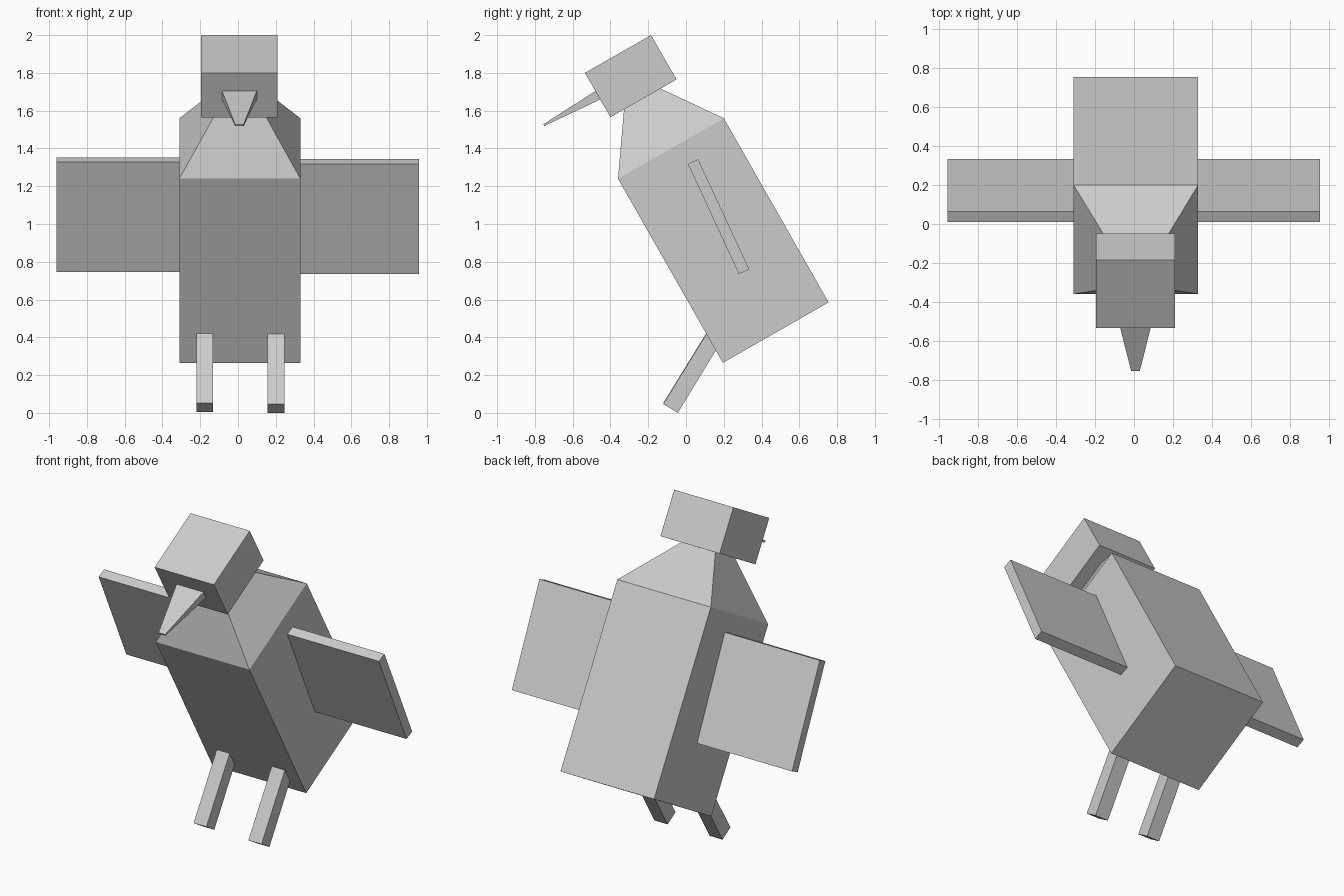
import bpy
import bmesh

cube = bpy.data.objects.get("Cube")
if cube:
    bpy.data.objects.remove(cube, do_unlink=True)

grey = bpy.data.materials.new("light grey")
grey.use_nodes = True
grey.diffuse_color = (0.6, 0.6, 0.6, 1)
grey.node_tree.nodes["Principled BSDF"].inputs["Base Color"].default_value = (0.6, 0.6, 0.6, 1)


def loft(name, rings):
    """Join rings of points with flat faces and cap both ends."""
    bm = bmesh.new()
    loops = [[bm.verts.new(p) for p in ring] for ring in rings]
    for a, b in zip(loops, loops[1:]):
        n = len(a)
        for i in range(n):
            j = (i + 1) % n
            bm.faces.new((a[i], a[j], b[j], b[i]))
    bm.faces.new(loops[0][::-1])
    bm.faces.new(loops[-1])
    bmesh.ops.recalc_face_normals(bm, faces=bm.faces)
    mesh = bpy.data.meshes.new(name)
    bm.to_mesh(mesh)
    bm.free()
    mesh.materials.append(grey)
    ob = bpy.data.objects.new(name, mesh)
    bpy.context.collection.objects.link(ob)
    return ob


def slab(name, x0, x1, side):
    """Extrude a side outline of (y, z) points from x0 to x1."""
    return loft(name, [[(x, y, z) for y, z in side] for x in (x0, x1)])


def ring(x0, x1, front, back):
    """Rectangle spanning x0..x1 between two (y, z) points."""
    return [(x0, *front), (x1, *front), (x1, *back), (x0, *back)]


# Leaning body with tapered shoulders
loft("body", [
    ring(-0.31, 0.33, (0.195, 0.265), (0.755, 0.585)),
    ring(-0.31, 0.33, (-0.36, 1.24), (0.2, 1.56)),
    ring(-0.105, 0.125, (-0.328, 1.609), (-0.137, 1.718)),
])

# Head and tapered beak
slab("head", -0.195, 0.21, [(-0.40, 1.565), (-0.05, 1.765), (-0.185, 2.0), (-0.535, 1.80)])
loft("beak", [
    ring(-0.085, 0.10, (-0.478, 1.705), (-0.453, 1.66)),
    ring(-0.015, 0.03, (-0.755, 1.528), (-0.75, 1.519)),
])

# Flat wings, the right one slightly higher
wing = [(0.01, 1.318), (0.064, 1.343), (0.335, 0.76), (0.28, 0.735)]
slab("left_wing", 0.32, 0.957, wing)
slab("right_wing", -0.96, -0.30, [(y, z + 0.01) for y, z in wing])

# Slanted legs
leg = [(-0.12, 0.05), (-0.043, 0.003), (0.189, 0.385), (0.114, 0.43)]
slab("left_leg", 0.155, 0.245, [(y, z - 0.003) for y, z in leg])
slab("right_leg", -0.22, -0.132, [(y, z + 0.003) for y, z in leg])
